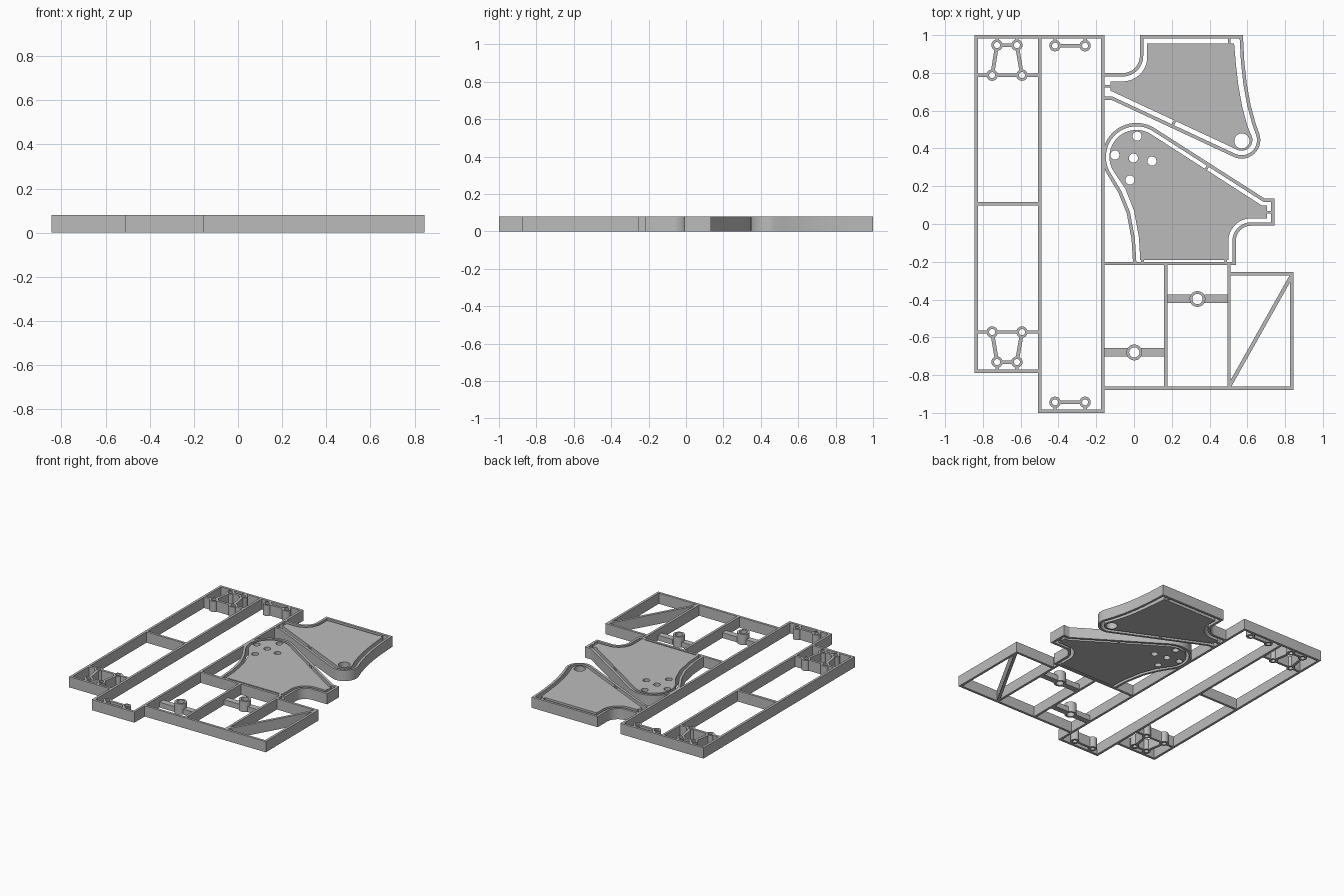
import bpy
import bmesh
from math import cos, sin, radians
from mathutils import Vector

cube = bpy.data.objects.get("Cube")
if cube:
    bpy.data.objects.remove(cube, do_unlink=True)

HEIGHT = 0.08
WALL = 0.018

grey = bpy.data.materials.new("plain_grey")
grey.use_nodes = True
grey.diffuse_color = (0.5, 0.5, 0.5, 1)
grey.node_tree.nodes["Principled BSDF"].inputs["Base Color"].default_value = (0.5, 0.5, 0.5, 1)


def arc(x, y, r, start, end, steps=14):
    angles = [radians(start + (end - start) * i / steps) for i in range(steps + 1)]
    return [(x + r * cos(a), y + r * sin(a)) for a in angles]


def circle(x, y, r):
    return arc(x, y, r, 0, 360, 32)[:-1]


def extrude(name, loops, height=HEIGHT):
    """Fill flat outlines (inner loops become holes) and raise them to height."""
    curve = bpy.data.curves.new(name, 'CURVE')
    curve.dimensions = '2D'
    curve.fill_mode = 'BOTH'
    curve.extrude = height / 2
    for loop in loops:
        spline = curve.splines.new('POLY')
        spline.points.add(len(loop) - 1)
        for point, (x, y) in zip(spline.points, loop):
            point.co = (x, y, 0, 1)
        spline.use_cyclic_u = True
    temp = bpy.data.objects.new(name + "_outline", curve)
    bpy.context.collection.objects.link(temp)
    graph = bpy.context.evaluated_depsgraph_get()
    mesh = bpy.data.meshes.new_from_object(temp.evaluated_get(graph))
    bpy.data.objects.remove(temp, do_unlink=True)
    bm = bmesh.new()
    bm.from_mesh(mesh)
    bmesh.ops.remove_doubles(bm, verts=bm.verts, dist=0.0002)
    bmesh.ops.translate(bm, verts=bm.verts, vec=(0, 0, height / 2))
    bmesh.ops.recalc_face_normals(bm, faces=bm.faces)
    bm.to_mesh(mesh)
    bm.free()
    mesh.materials.clear()
    mesh.materials.append(grey)
    obj = bpy.data.objects.new(name, mesh)
    bpy.context.collection.objects.link(obj)
    bpy.ops.object.select_all(action='DESELECT')
    obj.select_set(True)
    bpy.context.view_layer.objects.active = obj
    bpy.ops.object.shade_smooth_by_angle(angle=radians(30))
    return obj


def ribbon(name, path, width=WALL, height=HEIGHT):
    """Wall of constant width along an open path, with mitred corners."""
    pts = [Vector(p) for p in path]
    left, right = [], []
    for i, p in enumerate(pts):
        before = (p - pts[i - 1]).normalized() if i else (pts[1] - p).normalized()
        after = (pts[i + 1] - p).normalized() if i < len(pts) - 1 else before
        tangent = (before + after).normalized()
        normal = Vector((-tangent.y, tangent.x))
        shift = normal * (width / 2 / max(tangent.dot(before), 0.4))
        left.append(tuple(p + shift))
        right.append(tuple(p - shift))
    return extrude(name, [left + right[::-1]], height)


def link(name, a, b, trim_a=0, trim_b=0, width=WALL, height=HEIGHT):
    """Straight bar from a to b, shortened where it meets a ring."""
    a, b = Vector(a), Vector(b)
    d = (b - a).normalized()
    ribbon(name, [a + d * trim_a, b - d * trim_b], width, height)


def ring(name, centre, outer=0.03, inner=0.016):
    extrude(name, [circle(*centre, outer), circle(*centre, inner)])


# Long walls of the tray frames: x, low end, high end
X = [-0.836, -0.5, -0.166, 0.169, 0.503, 0.836]
for x, low, high in zip(X, (-0.788, -1, -1, -0.878, -0.878, -0.878),
                        (1, 1, 1, -0.2, -0.2, -0.254)):
    link("long_wall", (x, low), (x, high))

# Cross walls: y, left end, right end
for y, a, b in ((0.991, X[0], X[2]), (0.108, X[0], X[1]), (-0.779, X[0], X[1]),
                (-0.991, X[1], X[2]), (-0.869, X[2], X[5]), (-0.209, X[2], 0.539),
                (-0.263, X[4], X[5])):
    link("cross_wall", (a, y), (b, y))
link("diagonal_brace", (X[4], -0.862), (X[5], -0.27), width=0.02)

# Screw mounts in the outer frame, mirrored about its middle wall
T = 0.028
for side in (1, -1):
    def at(x, y):
        return (x, 0.108 + side * (y - 0.108))
    wide = [at(-0.751, 0.788), at(-0.593, 0.788)]
    narrow = [at(-0.725, 0.947), at(-0.62, 0.947)]
    for centre in wide + narrow:
        ring("screw_ring", centre)
    link("mount_bar", *narrow, T, T)
    link("mount_bar", *wide, T, T)
    link("mount_bar", at(X[0], 0.788), wide[0], 0, T)
    link("mount_bar", wide[1], at(X[1], 0.788), T, 0)
    for w, n in zip(wide, narrow):
        link("mount_bar", w, n, T, T, 0.02)
        link("mount_stub", n, (n[0], at(0, 0.991)[1]), T, 0)

# Screw mounts at both ends of the long frame
for side in (1, -1):
    pair = [(-0.418, side * 0.944), (-0.259, side * 0.944)]
    for centre in pair:
        ring("screw_ring", centre)
        link("mount_stub", centre, (centre[0], side * 0.991), T, 0)
    link("mount_bar", *pair, T, T)

# Low straps carrying a central ring in the two small frames
for i, y in ((2, -0.68), (3, -0.397)):
    centre = ((X[i] + X[i + 1]) / 2, y)
    ring("strap_ring", centre, 0.042, 0.027)
    for x in (X[i], X[i + 1]):
        link("strap", (x, y), centre, 0, 0.036, 0.045, HEIGHT / 2)

# Upper side panel: surrounding rim and inner plate
ribbon("upper_panel_rim",
       [(-0.17, 0.79)] + arc(-0.06, 0.89, 0.1, -90, 0)
       + [(0.04, 0.991), (0.568, 0.991), (0.575, 0.86), (0.588, 0.74), (0.608, 0.63), (0.635, 0.53)]
       + arc(0.57, 0.445, 0.09, 18, -115) + [(-0.115, 0.665), (-0.17, 0.665)])
extrude("upper_panel_plate",
        [arc(-0.06, 0.885, 0.13, -90, 0)
         + [(0.07, 0.955), (0.53, 0.955), (0.54, 0.84), (0.553, 0.73), (0.573, 0.62), (0.6, 0.52)]
         + arc(0.57, 0.445, 0.057, 15, -115) + [(-0.125, 0.706), (-0.125, 0.755)],
         circle(0.571, 0.44, 0.04)])

# Lower side panel: surrounding rim and inner plate with five holes
ribbon("lower_panel_rim",
       [(0.004, -0.21), (-0.004, -0.08), (-0.03, 0.06), (-0.075, 0.17)]
       + arc(0.013, 0.355, 0.171, 213, 57, 24)
       + [(0.69, 0.125), (0.735, 0.125), (0.735, 0)]
       + arc(0.62, -0.09, 0.09, 90, 180) + [(0.53, -0.21)])
holes = [(0.016, 0.465), (-0.101, 0.365), (-0.003, 0.349), (0.095, 0.333), (-0.021, 0.233)]
extrude("lower_panel_plate",
        [[(0.033, -0.19), (0.026, -0.07), (0, 0.07), (-0.045, 0.185)]
         + arc(0.013, 0.355, 0.143, 213, 57, 24)
         + [(0.675, 0.099), (0.705, 0.099), (0.705, 0.03)]
         + arc(0.62, -0.09, 0.12, 90, 180) + [(0.5, -0.19)]]
        + [circle(x, y, 0.024) for x, y in holes])

# Small tabs that hold the plates in their rims
for a, b in (((0.2, 0.515), (0.222, 0.555)), ((0.505, 0.95), (0.505, 0.99)),
             ((-0.166, 0.73), (-0.12, 0.73)), ((0.375, 0.28), (0.395, 0.312)),
             ((0.7, 0.062), (0.735, 0.062)), ((0.045, -0.21), (0.045, -0.18)),
             ((0.485, -0.21), (0.485, -0.18))):
    link("plate_tab", a, b, width=0.014)
